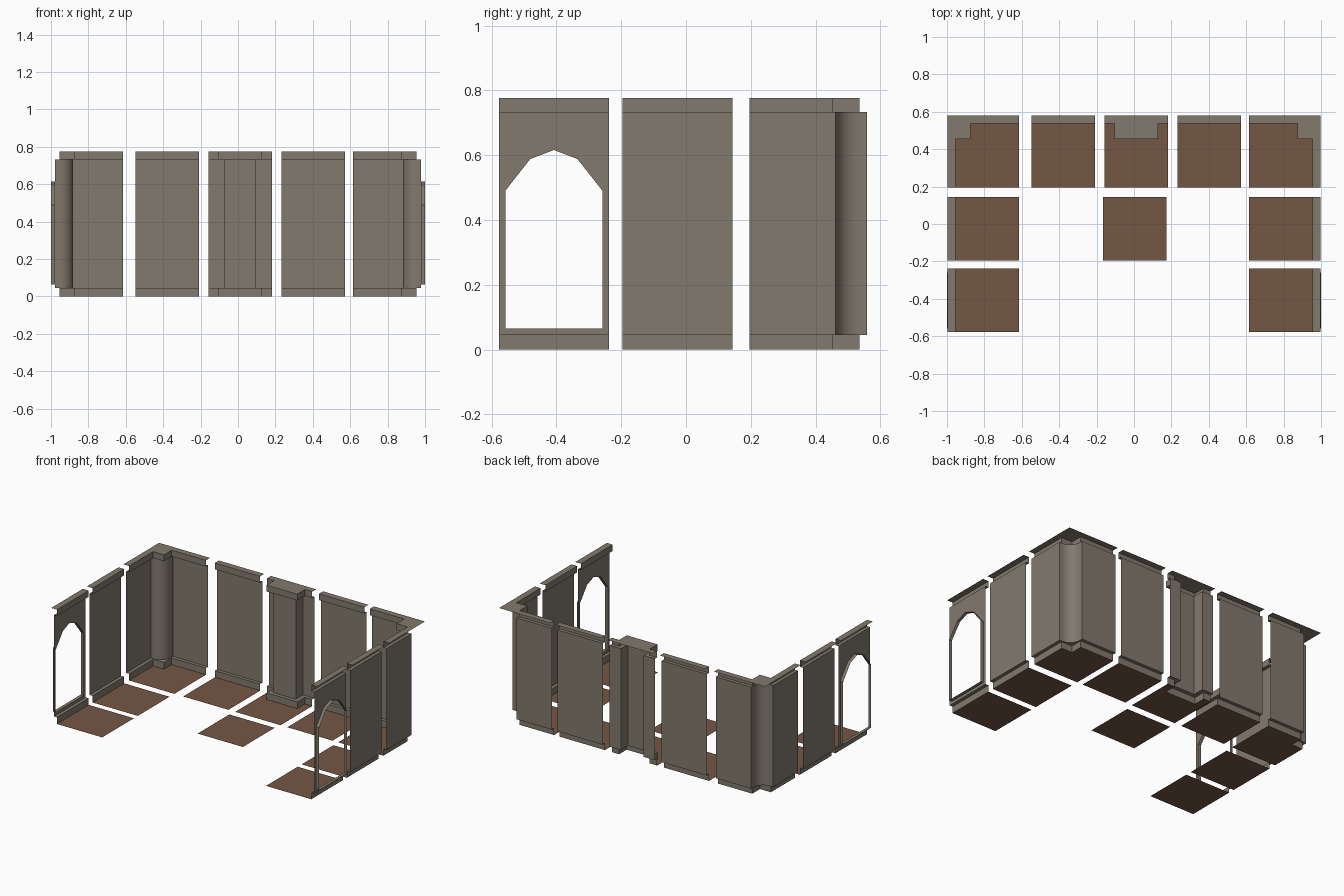
import bpy, bmesh, math
from mathutils import Matrix

if "Cube" in bpy.data.objects:
    bpy.data.objects.remove(bpy.data.objects["Cube"])

def material(name, rgb):
    m = bpy.data.materials.new(name)
    m.diffuse_color = (*rgb, 1)
    m.use_nodes = True
    m.node_tree.nodes["Principled BSDF"].inputs["Base Color"].default_value = m.diffuse_color
    return m

STONE = material("grey_stone", (0.222, 0.192, 0.153))
EARTH = material("brown_floor", (0.178, 0.095, 0.060))

H = 0.17                              # half of a floor tile
PANEL, OUTER, REVEAL = 0.193, 0.213, 0.215   # wall depths from the tile centre
Z_BASE, Z_CORNICE, Z_TOP = 0.045, 0.733, 0.776

def make(name, faces, mat, place):
    """One object from a list of polygons, welded at shared corners."""
    bm = bmesh.new()
    for f in faces:
        bm.faces.new([bm.verts.new(p) for p in f])
    bmesh.ops.remove_doubles(bm, verts=bm.verts, dist=1e-5)
    me = bpy.data.meshes.new(name)
    bm.to_mesh(me)
    bm.free()
    me.materials.append(mat)
    ob = bpy.data.objects.new(name, me)
    ob.matrix_world = place
    bpy.context.collection.objects.link(ob)
    return ob

def strip(path, z0, z1):
    return [[(*a, z0), (*b, z0), (*b, z1), (*a, z1)] for a, b in zip(path, path[1:])]

def flat(front, back, z):
    return [(*p, z) for p in list(front) + list(back)[::-1]]

def door_panel():
    """Wall face with a pointed opening, plus the reveal around it."""
    half = [(0, 0.065), (0.15, 0.065), (0.15, 0.49), (0.073, 0.588), (0, 0.616)]
    faces = []
    for s in (-1, 1):
        ring = [(H, Z_BASE), (0, Z_BASE)] + half + [(0, Z_CORNICE), (H, Z_CORNICE)]
        pts = [(s * x, PANEL, z) for x, z in ring]
        faces.append(pts if s > 0 else pts[::-1])
        if s > 0:
            faces[-1] = pts[::-1]
        else:
            faces[-1] = pts
        for (x0, z0), (x1, z1) in zip(half, half[1:]):
            q = [(s * x0, PANEL, z0), (s * x1, PANEL, z1),
                 (s * x1, REVEAL, z1), (s * x0, REVEAL, z0)]
            faces.append(q[::-1] if s > 0 else q)
    return faces

def tile(name, x, y, turn, base, panel, outer, inner, door=False):
    place = Matrix.Translation((x, y, 0)) @ Matrix.Rotation(math.radians(turn), 4, 'Z')
    make(name + "_floor", [[(*p, 0) for p in inner + base[::-1]]], EARTH, place)
    make(name + "_skirting", strip(base, 0, Z_BASE) + [flat(base, panel, Z_BASE)], STONE, place)
    make(name + "_cornice", strip(base, Z_CORNICE, Z_TOP)
         + [flat(base, panel, Z_CORNICE)[::-1], flat(base, outer, Z_TOP)], STONE, place)
    ob = make(name + "_panel", door_panel() if door else strip(panel, Z_BASE, Z_CORNICE), STONE, place)
    bpy.ops.object.select_all(action='DESELECT')
    ob.select_set(True)
    bpy.context.view_layer.objects.active = ob
    bpy.ops.object.shade_smooth_by_angle(angle=math.radians(30))

# Plan outlines, each running with the room on its right-hand side
near = [(-H, -H), (H, -H)]
wall = dict(base=[(-H, H), (H, H)], panel=[(-H, PANEL), (H, PANEL)],
            outer=[(-H, OUTER), (H, OUTER)], inner=near)
pillar = dict(
    base=[(-H, H), (-0.115, H), (-0.115, 0.088), (0.115, 0.088), (0.115, H), (H, H)],
    panel=[(-H, PANEL), (-0.085, PANEL), (-0.085, 0.115), (0.085, 0.115), (0.085, PANEL), (H, PANEL)],
    outer=wall["outer"], inner=near)
R = 0.074                             # round corner column
arc = [(-H + R * math.cos(a), H + R * math.sin(a))
       for a in (math.radians(-90 + 9 * i) for i in range(11))]
corner = dict(
    base=[(-H, -H), (-H, 0.088), (-0.088, 0.088), (-0.088, H), (H, H)],
    panel=[(-PANEL, -H), (-PANEL, H - R)] + arc + [(-H + R, PANEL), (H, PANEL)],
    outer=[(-OUTER, -H), (-OUTER, OUTER), (H, OUTER)], inner=[(H, -H)])

# Back row
BACK, MID, FRONT, SIDE = 0.366, -0.026, -0.408, 0.785
tile("left_corner", -SIDE, BACK, 0, **corner)
tile("back_left_wall", -0.379, BACK, 0, **wall)
tile("back_pillar", 0.012, BACK, 0, **pillar)
tile("back_right_wall", 0.403, BACK, 0, **wall)
tile("right_corner", SIDE, BACK, -90, **corner)

# Side walls and doorways
for side, s in (("left", -1), ("right", 1)):
    tile(side + "_wall", s * SIDE, MID, -90 * s, **wall)
    tile(side + "_doorway", s * SIDE, FRONT, -90 * s, door=True, **wall)

# Loose floor tile in the middle
make("centre_floor", [[(*p, 0) for p in near + wall["base"][::-1]]], EARTH,
     Matrix.Translation((0.004, MID, 0)))
